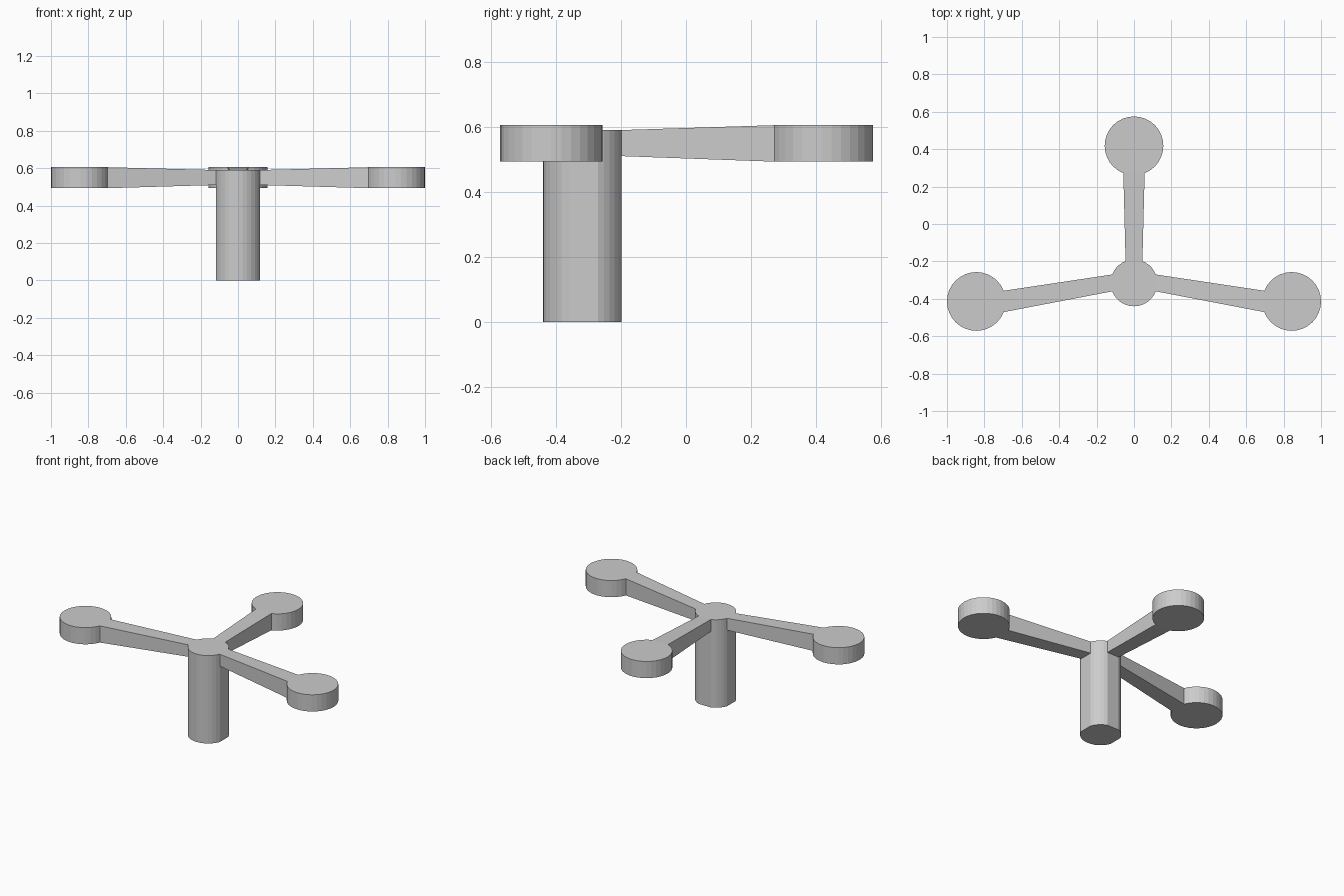
import bpy
import bmesh
from math import asin, ceil, cos, pi, radians, sin
from mathutils import Vector

if "Cube" in bpy.data.objects:
    bpy.data.objects.remove(bpy.data.objects["Cube"])

grey = bpy.data.materials.new("light_grey")
grey.use_nodes = True
colour = (0.6, 0.6, 0.6, 1)
grey.diffuse_color = colour
grey.node_tree.nodes["Principled BSDF"].inputs["Base Color"].default_value = colour

HUB = Vector((0, -0.315))
HUB_R, HUB_FLAT, HUB_TOP = 0.125, 0.045, 0.59
PAD_R, PAD_FLAT, PAD_LOW, PAD_TOP = 0.157, 0.057, 0.493, 0.605


def flat_round(centre, radius, half_flat, directions):
    """Circle outline with a flat chord facing each given direction."""
    half = asin(half_flat / radius)
    points = []
    for i, d in enumerate(directions):
        start = d + half
        last = i + 1 == len(directions)
        end = (directions[0] + 2 * pi if last else directions[i + 1]) - half
        steps = ceil((end - start) / radians(11.5))
        for k in range(steps + 1):
            a = start + (end - start) * k / steps
            points.append(centre + radius * Vector((cos(a), sin(a))))
    return points


def loft(name, lower, upper):
    """Closed solid between two matching loops."""
    bm = bmesh.new()
    a = [bm.verts.new(p) for p in lower]
    b = [bm.verts.new(p) for p in upper]
    bm.faces.new(a)
    bm.faces.new(b)
    n = len(a)
    for i in range(n):
        j = (i + 1) % n
        bm.faces.new((a[i], a[j], b[j], b[i]))
    bmesh.ops.recalc_face_normals(bm, faces=bm.faces)
    mesh = bpy.data.meshes.new(name)
    bm.to_mesh(mesh)
    bm.free()
    mesh.materials.append(grey)
    obj = bpy.data.objects.new(name, mesh)
    bpy.context.collection.objects.link(obj)


def prism(name, outline, low, high):
    loft(name, [p.to_3d() + Vector((0, 0, low)) for p in outline],
         [p.to_3d() + Vector((0, 0, high)) for p in outline])


def end_loop(middle, side, half_width, low, high):
    """Rectangular cross-section of an arm."""
    corners = ((-1, low), (1, low), (1, high), (-1, high))
    return [(middle + side * s * half_width).to_3d() + Vector((0, 0, z))
            for s, z in corners]


# Central post with one flat per arm
prism("post", flat_round(HUB, HUB_R, HUB_FLAT, [0, pi / 2, pi]), 0, HUB_TOP)

# Tapered arms, each ending in a round pad
for name, angle, centre in (("left", 0, Vector((0.843, -0.414))),
                            ("back", pi / 2, Vector((0, 0.418))),
                            ("right", pi, Vector((-0.843, -0.414)))):
    prism(name + "_pad", flat_round(centre, PAD_R, PAD_FLAT, [angle + pi]),
          PAD_LOW, PAD_TOP)
    out = Vector((cos(angle), sin(angle)))
    side = Vector((-out.y, out.x))
    inner = HUB + out * (HUB_R ** 2 - HUB_FLAT ** 2) ** 0.5
    outer = centre - out * (PAD_R ** 2 - PAD_FLAT ** 2) ** 0.5
    loft(name + "_arm",
         end_loop(inner, side, HUB_FLAT, 0.51, HUB_TOP),
         end_loop(outer, side, PAD_FLAT, PAD_LOW, PAD_TOP))
